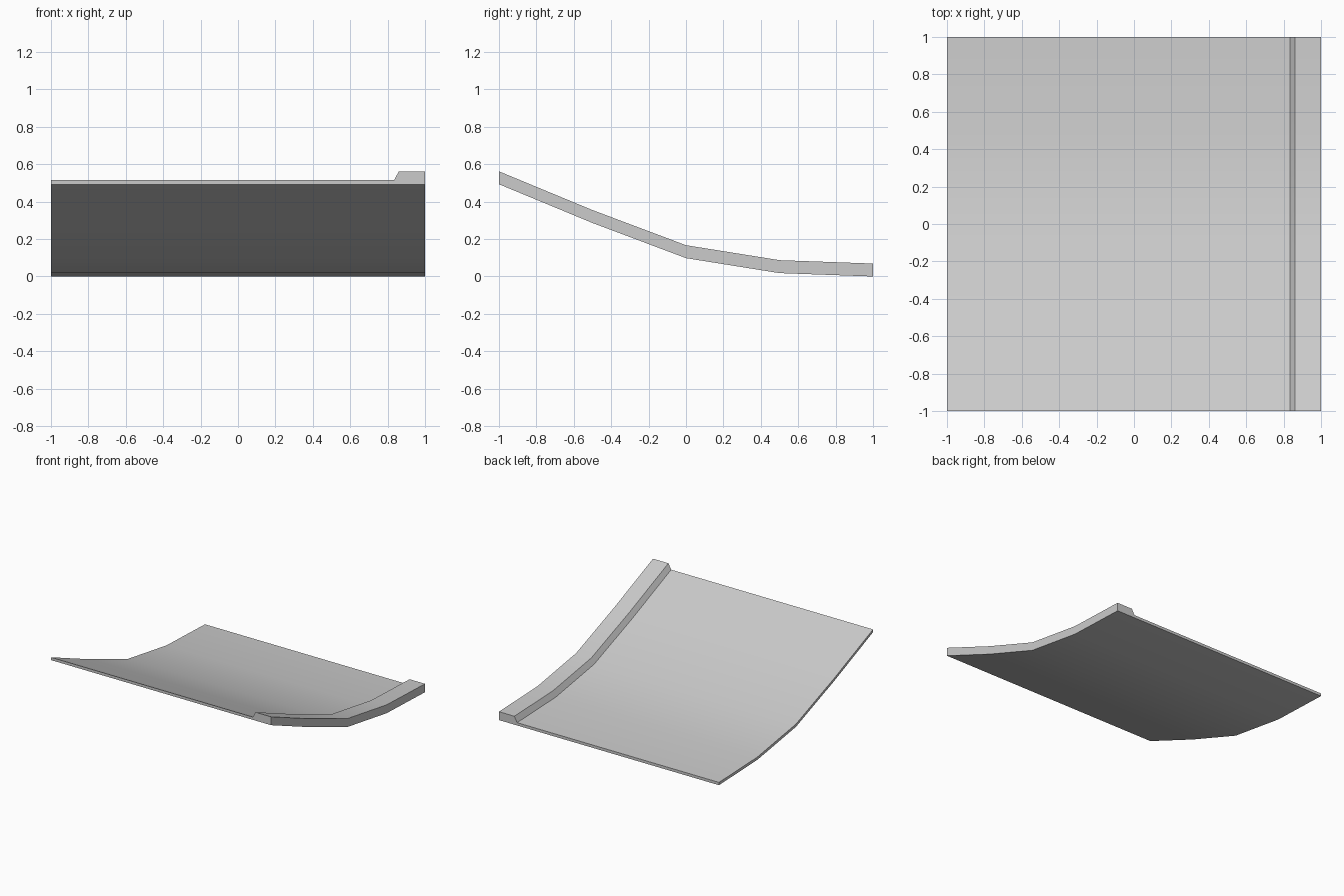
import bpy
import bmesh
import math

cube = bpy.data.objects.get("Cube")
if cube:
    bpy.data.objects.remove(cube, do_unlink=True)

# Plain grey for the whole panel
grey = bpy.data.materials.new("light_grey")
grey.use_nodes = True
colour = (0.6, 0.6, 0.6, 1)
grey.diffuse_color = colour
grey.node_tree.nodes["Principled BSDF"].inputs["Base Color"].default_value = colour

# Cross-section across the width (x, height): thin deck with a raised kerb
section = [(-1, 0), (1, 0), (1, 0.069), (0.86, 0.069), (0.835, 0.023), (-1, 0.023)]
# Underside path (y, z) from the raised front to the flat back
path = [(-1, 0.493), (-0.5, 0.286), (0, 0.098), (0.5, 0.018), (1, 0)]

# Sweep the section along the path, keeping every section upright
bm = bmesh.new()
rings = [[bm.verts.new((x, y, z + h)) for x, h in section] for y, z in path]
count = len(section)
for near, far in zip(rings, rings[1:]):
    for i in range(count):
        j = (i + 1) % count
        bm.faces.new((near[i], near[j], far[j], far[i]))

# End caps
bm.faces.new(rings[0])
bm.faces.new(rings[-1])
bmesh.ops.recalc_face_normals(bm, faces=bm.faces)

mesh = bpy.data.meshes.new("curved_ramp_with_kerb")
bm.to_mesh(mesh)
bm.free()
mesh.materials.append(grey)
ramp = bpy.data.objects.new("curved_ramp_with_kerb", mesh)
bpy.context.collection.objects.link(ramp)

# Smooth the gentle bends, keep the rims crisp
bpy.ops.object.select_all(action="DESELECT")
ramp.select_set(True)
bpy.context.view_layer.objects.active = ramp
bpy.ops.object.shade_smooth_by_angle(angle=math.radians(30))
